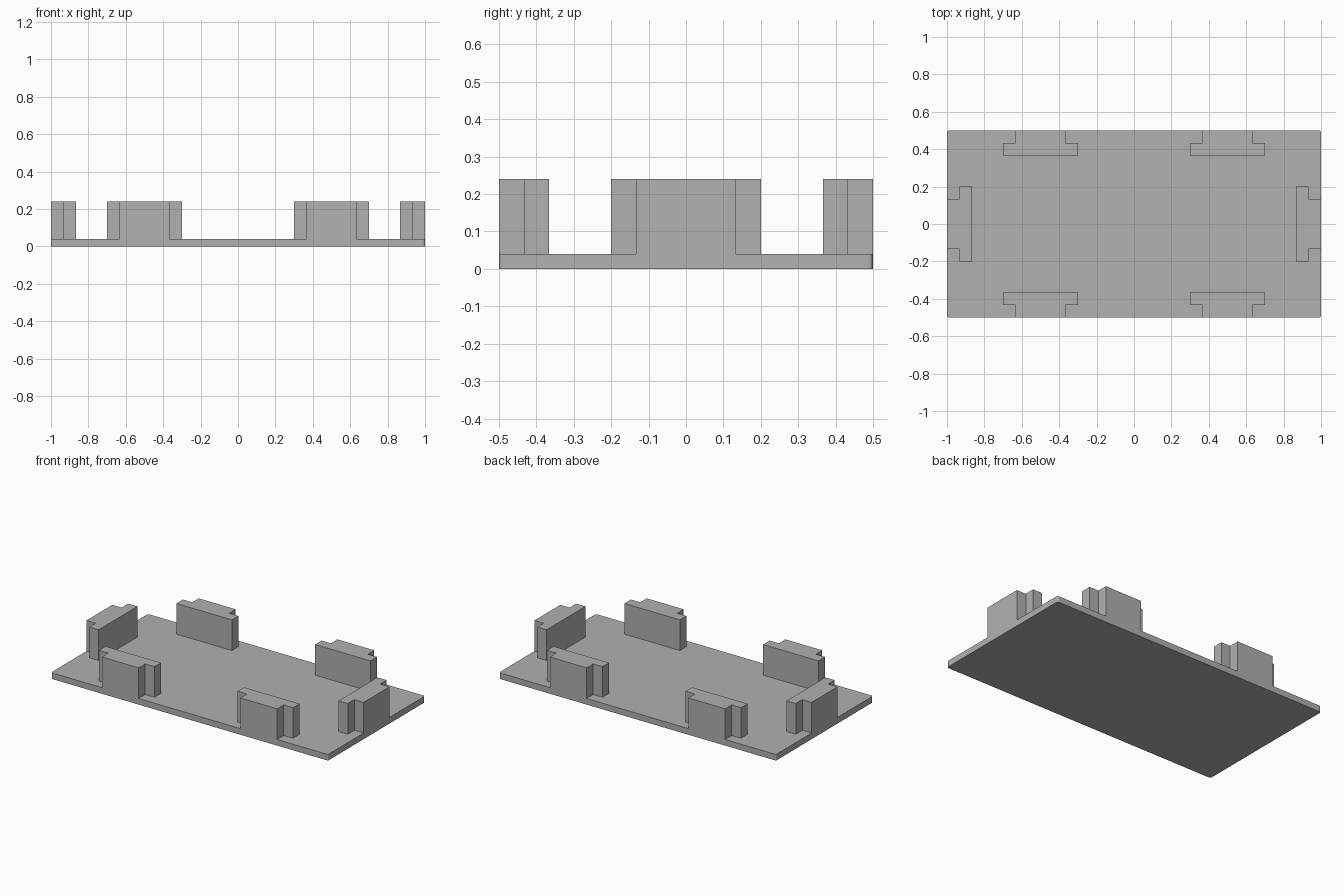
import bpy, bmesh, math
from mathutils import Matrix

cube = bpy.data.objects.get("Cube")
if cube:
    bpy.data.objects.remove(cube, do_unlink=True)

LENGTH, WIDTH, BASE, TOP = 2.0, 1.0, 0.04, 0.24
STEM, BAR, STEP = 0.133, 0.2, 0.067

grey = bpy.data.materials.new("plain grey")
grey.use_nodes = True
colour = (0.44, 0.44, 0.44, 1)
grey.diffuse_color = colour
grey.node_tree.nodes["Principled BSDF"].inputs["Base Color"].default_value = colour


def prism(name, outline, bottom, top):
    """Extrude a plan outline between two heights."""
    bm = bmesh.new()
    face = bm.faces.new([bm.verts.new((x, y, bottom)) for x, y in outline])
    result = bmesh.ops.extrude_face_region(bm, geom=[face], use_keep_orig=True)
    for item in result["geom"]:
        if isinstance(item, bmesh.types.BMVert):
            item.co.z = top
    bmesh.ops.recalc_face_normals(bm, faces=bm.faces)
    mesh = bpy.data.meshes.new(name)
    bm.to_mesh(mesh)
    bm.free()
    mesh.materials.append(grey)
    obj = bpy.data.objects.new(name, mesh)
    bpy.context.collection.objects.link(obj)
    return obj


# Base plate with slightly rounded corners
radius = 0.012
plate = []
for quarter, (sx, sy) in enumerate([(1, 1), (-1, 1), (-1, -1), (1, -1)]):
    for step in range(5):
        a = math.radians(90 * quarter + 22.5 * step)
        plate.append((sx * (LENGTH / 2 - radius) + radius * math.cos(a),
                      sy * (WIDTH / 2 - radius) + radius * math.sin(a)))
prism("base_plate", plate, 0, BASE)

# T-shaped posts: stem flush with the rim, wider bar on the inside
half = [(STEM, 0), (STEM, STEP), (BAR, STEP), (BAR, 2 * STEP)]
tee = half + [(-x, y) for x, y in reversed(half)]


def post(name, x, y, degrees):
    obj = prism(name, tee, BASE, TOP)
    obj.data.transform(Matrix.Translation((x, y, 0))
                       @ Matrix.Rotation(math.radians(degrees), 4, "Z"))


for side, sign in (("left", 1), ("right", -1)):
    post(f"front_{side}_post", sign * 0.5, -WIDTH / 2, 0)
    post(f"back_{side}_post", sign * 0.5, WIDTH / 2, 180)
    post(f"{side}_end_post", sign * LENGTH / 2, 0, sign * 90)
